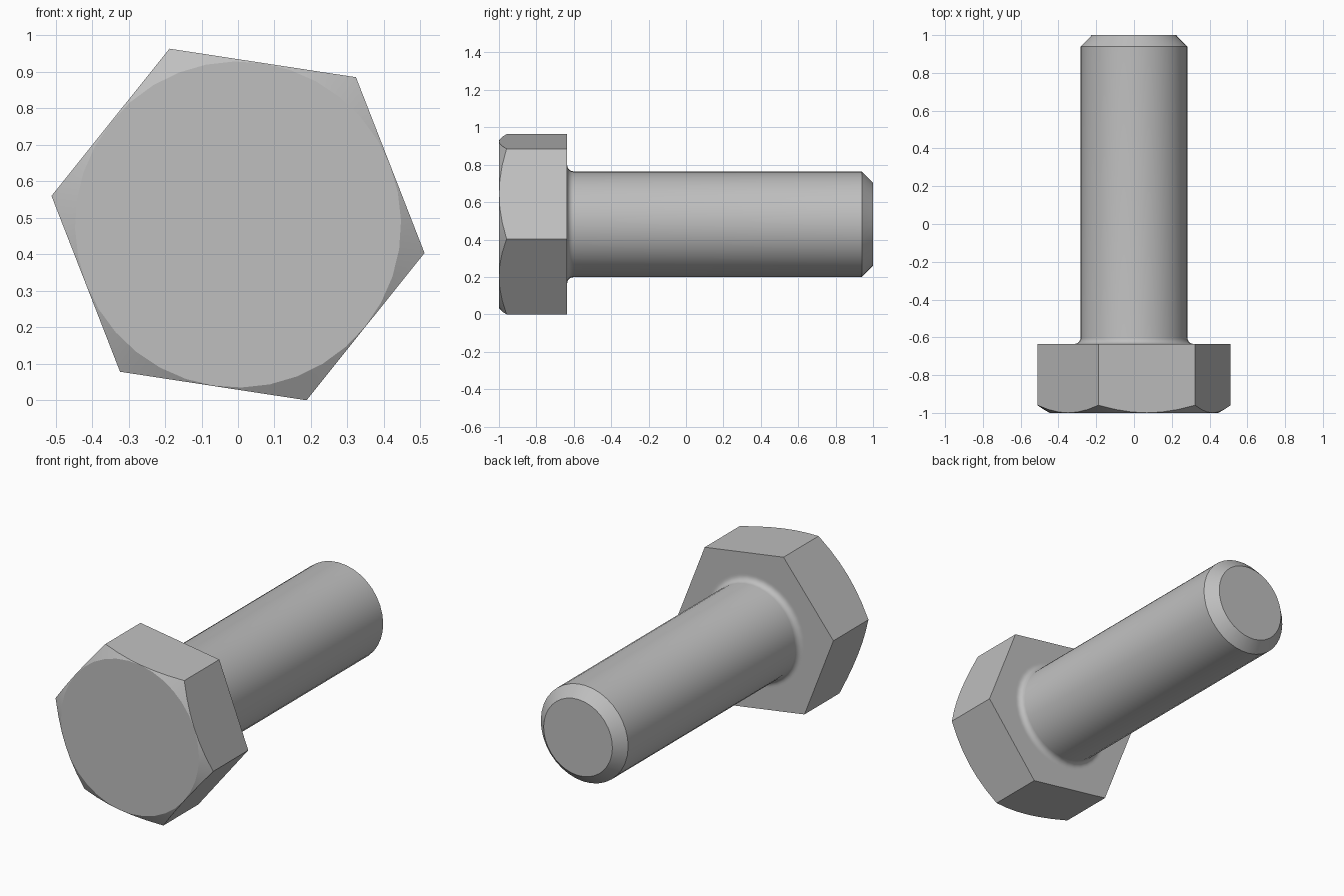
import bpy, bmesh
from math import sin, cos, tan, pi, radians

cube = bpy.data.objects.get("Cube")
if cube:
    bpy.data.objects.remove(cube, do_unlink=True)

SEGMENTS = 36                     # multiple of six, so the hexagon corners are sampled
CORNER_RADIUS = 0.517
FLAT_RADIUS = CORNER_RADIUS * cos(pi / 6)
TURN = radians(-8.7)              # rotation of the hexagon about the axis
AXIS_Z = CORNER_RADIUS * sin(radians(68.7))
HEAD_FRONT, HEAD_BACK, TIP = -1.0, -0.635, 1.0
SHANK_RADIUS, FILLET, TIP_CHAMFER = 0.283, 0.033, 0.06

steel = bpy.data.materials.new("steel grey")
steel.use_nodes = True
grey = (0.52, 0.52, 0.52, 1)
steel.diffuse_color = grey
steel.node_tree.nodes["Principled BSDF"].inputs["Base Color"].default_value = grey


def hex_radius(a):
    """Distance from the axis to the hexagon outline at angle a from a corner."""
    return FLAT_RADIUS / cos(a % (pi / 3) - pi / 6)


def chamfer_y(a):
    """Where the conical head chamfer meets the flats."""
    return HEAD_FRONT + (hex_radius(a) - FLAT_RADIUS + 0.001) * tan(pi / 6)


def circle(radius, y):
    return (lambda a: radius), (lambda a: y)


# Rings from the head face to the tip: each is a radius rule and a y rule
rings = [
    circle(FLAT_RADIUS - 0.001, HEAD_FRONT),
    (hex_radius, chamfer_y),
    (hex_radius, lambda a: HEAD_BACK),
    circle(SHANK_RADIUS + FILLET + 0.01, HEAD_BACK),
]
# Fillet under the head
for i in range(6):
    t = i / 5 * pi / 2
    rings.append(circle(SHANK_RADIUS + FILLET * (1 - sin(t)),
                        HEAD_BACK + FILLET * (1 - cos(t))))
# Shank end and its chamfer
rings.append(circle(SHANK_RADIUS, TIP - TIP_CHAMFER))
rings.append(circle(SHANK_RADIUS - TIP_CHAMFER, TIP))

bm = bmesh.new()
loops = []
for radius, y in rings:
    loop = []
    for i in range(SEGMENTS):
        a = 2 * pi * i / SEGMENTS
        r = radius(a)
        loop.append(bm.verts.new((r * cos(a + TURN), y(a), AXIS_Z + r * sin(a + TURN))))
    loops.append(loop)

# Skin between the rings, then cap both ends
for lower, upper in zip(loops, loops[1:]):
    for i in range(SEGMENTS):
        j = (i + 1) % SEGMENTS
        bm.faces.new((lower[i], lower[j], upper[j], upper[i]))
bm.faces.new(loops[0])
bm.faces.new(loops[-1])
bmesh.ops.recalc_face_normals(bm, faces=bm.faces)

mesh = bpy.data.meshes.new("hex_bolt")
bm.to_mesh(mesh)
bm.free()
mesh.materials.append(steel)
bolt = bpy.data.objects.new("hex_bolt", mesh)
bpy.context.collection.objects.link(bolt)

# Smooth round surfaces, keep the hexagon and chamfer edges crisp
bpy.ops.object.select_all(action="DESELECT")
bolt.select_set(True)
bpy.context.view_layer.objects.active = bolt
bpy.ops.object.shade_smooth_by_angle(angle=radians(25))
